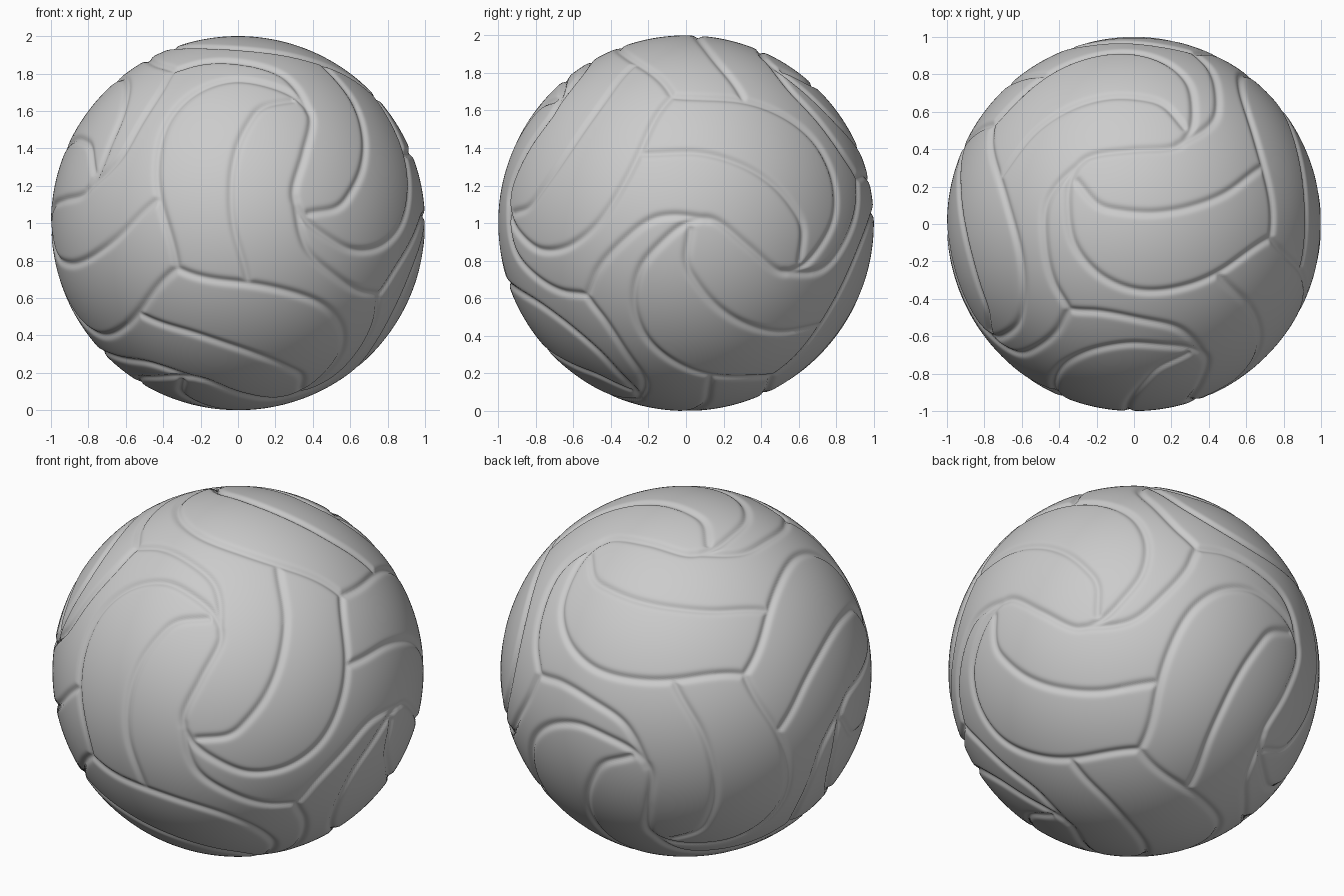
import bpy, bmesh, math
from mathutils import Vector, Matrix
from mathutils.kdtree import KDTree

old = bpy.data.objects.get("Cube")
if old:
    bpy.data.objects.remove(old, do_unlink=True)

# Ball frame: three perpendicular axes, each through the middle of a panel pair
axis_a = Vector((.354, -.856, .376)).normalized()
axis_b = Vector((.937, .328, -.121))
axis_b = (axis_b - axis_a * axis_b.dot(axis_a)).normalized()
axis_c = axis_a.cross(axis_b)
frame = Matrix((axis_a, axis_b, axis_c)).transposed()

# Seams of one panel pair, drawn on the face of axis_a: (points, depth, width)
C = 1 / math.sqrt(3)
SEAMS = [
    # main seam from the middle, round the lobe and along the edge to a corner
    ([(0, 0), (.055, .22), (0, .335), (-.13, .41), (-.33, .45), (-.52, .38),
      (-.66, .22), (-.72, 0), (-.7, -.25), (-C, -C)], .015, .02),
    # tail seam from the other corner, tapering into the main seam
    ([(-C, C), (-.43, .61), (-.277, .594), (-.1, .53), (-.01, .43), (.05, .25)], .015, .02),
    # inner seam of the lobe
    ([(.23, .66), (.35, .42), (.385, .2), (.36, 0), (.285, -.17),
      (.2, -.27), (.04, -.325)], .014, .02),
]


def on_sphere(p):
    x, y = p
    return Vector((math.sqrt(max(0, 1 - x * x - y * y)), x, y))


def smooth_path(flat, steps=60):
    """Catmull-Rom path on the unit sphere."""
    pts = [Vector(p) for p in flat]
    pts = [2 * pts[0] - pts[1]] + pts + [2 * pts[-1] - pts[-2]]
    path = []
    for a, b, c, d in zip(pts, pts[1:], pts[2:], pts[3:]):
        for i in range(steps + 1):
            t = i / steps
            q = (2 * b + (c - a) * t + (2 * a - 5 * b + 4 * c - d) * t ** 2
                 + (3 * b - a - 3 * c + d) * t ** 3) / 2
            path.append(on_sphere(q))
    return path


# The twelve turns that repeat the seams all round the ball
turns = []
for shift in range(3):
    for signs in ((1, 1, 1), (1, -1, -1), (-1, 1, -1), (-1, -1, 1)):
        turn = Matrix([[signs[r] if (r + shift) % 3 == c else 0 for c in range(3)]
                       for r in range(3)])
        turns.append(frame @ turn)

samples = []
for flat, depth, width in SEAMS:
    for p in smooth_path(flat):
        samples += [(turn @ p, depth, width) for turn in turns]
tree = KDTree(len(samples))
for i, s in enumerate(samples):
    tree.insert(s[0], i)
tree.balance()

# Ball: a finely divided cube blown up to a sphere, with seams pressed in
bm = bmesh.new()
bmesh.ops.create_cube(bm, size=2)
bmesh.ops.subdivide_edges(bm, edges=bm.edges[:], cuts=143, use_grid_fill=True)
for v in bm.verts:
    n = Vector([math.tan(k * math.pi / 4) for k in v.co]).normalized()
    _, i, dist = tree.find(n)
    depth, width = samples[i][1:]
    groove = depth * math.exp(-(dist / width) ** 2)
    v.co = n * (1 - groove) + Vector((0, 0, 1))
for f in bm.faces:
    f.smooth = True
mesh = bpy.data.meshes.new("ball")
bm.to_mesh(mesh)
bm.free()
ball = bpy.data.objects.new("ball", mesh)
bpy.context.collection.objects.link(ball)

# Single plain grey
grey = bpy.data.materials.new("plain_grey")
grey.use_nodes = True
grey.diffuse_color = (.6, .6, .6, 1)
grey.node_tree.nodes["Principled BSDF"].inputs["Base Color"].default_value = (.6, .6, .6, 1)
mesh.materials.append(grey)
